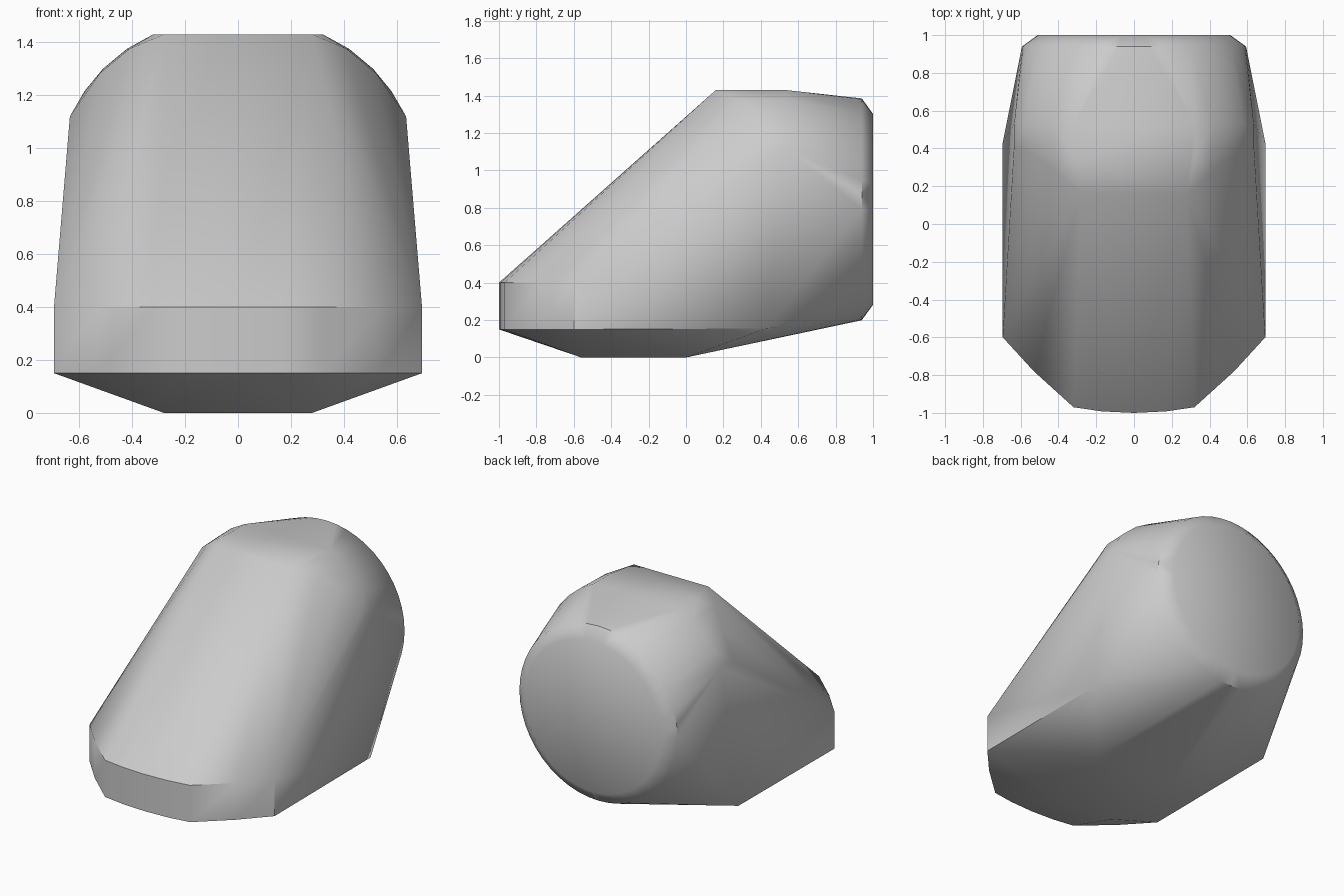
import bpy, bmesh, math

cube = bpy.data.objects.get("Cube")
if cube:
    bpy.data.objects.remove(cube, do_unlink=True)

# Single plain grey finish
GREY = (0.6, 0.6, 0.6, 1.0)
mat = bpy.data.materials.new("light grey")
mat.use_nodes = True
mat.diffuse_color = GREY
mat.node_tree.nodes["Principled BSDF"].inputs["Base Color"].default_value = GREY


def mirrored(points):
    """Points of the left half plus their reflections."""
    return points + [(-x, y, z) for x, y, z in points if x > 0]


def ring(radius, y, z, count=48):
    """Circle facing the back."""
    return [(radius * math.sin(math.tau * i / count), y,
             z + radius * math.cos(math.tau * i / count)) for i in range(count)]


# Rounded nose band: one plan outline at two heights
nose = [(0, -1), (0.17, -0.992), (0.32, -0.97), (0.53, -0.78), (0.695, -0.6)]
band = [(x, y, z) for x, y in nose for z in (0.15, 0.4)]

# Widest rear corner of the lower edge, and the flat underside
lower = [(0.695, 0.43, 0.155), (0.28, -0.56, 0), (0.28, 0, 0)]

# Flat roof and the rounded shoulders beside it
roof = [(0.28, 0.16, 1.43), (0.32, 0.35, 1.43), (0.32, 0.53, 1.43)]
shoulder_front = [(0.41, 0.27, 1.375), (0.52, 0.36, 1.285), (0.635, 0.41, 1.12)]
shoulder_rear = [(x, 0.53, z) for x, z in
                 ((0.42, 1.375), (0.51, 1.3), (0.58, 1.215), (0.634, 1.115))]

points = mirrored(band + lower + roof + shoulder_front + shoulder_rear)

# Round back end with a chamfered rim
points += ring(0.593, 0.94, 0.792) + ring(0.51, 1.0, 0.792)

# Stretch one skin over all the sections
bm = bmesh.new()
for p in points:
    bm.verts.new(p)
hull = bmesh.ops.convex_hull(bm, input=bm.verts[:])
loose = [v for v in bm.verts if not v.link_faces]
bmesh.ops.delete(bm, geom=loose, context='VERTS')
bmesh.ops.dissolve_limit(bm, angle_limit=math.radians(0.5),
                         verts=bm.verts[:], edges=bm.edges[:])
bmesh.ops.recalc_face_normals(bm, faces=bm.faces[:])

mesh = bpy.data.meshes.new("housing_shell")
bm.to_mesh(mesh)
bm.free()
mesh.materials.append(mat)
shell = bpy.data.objects.new("housing_shell", mesh)
bpy.context.collection.objects.link(shell)

# Smooth skin with crisp main edges
bpy.ops.object.select_all(action='DESELECT')
shell.select_set(True)
bpy.context.view_layer.objects.active = shell
bpy.ops.object.shade_smooth_by_angle(angle=math.radians(40))
